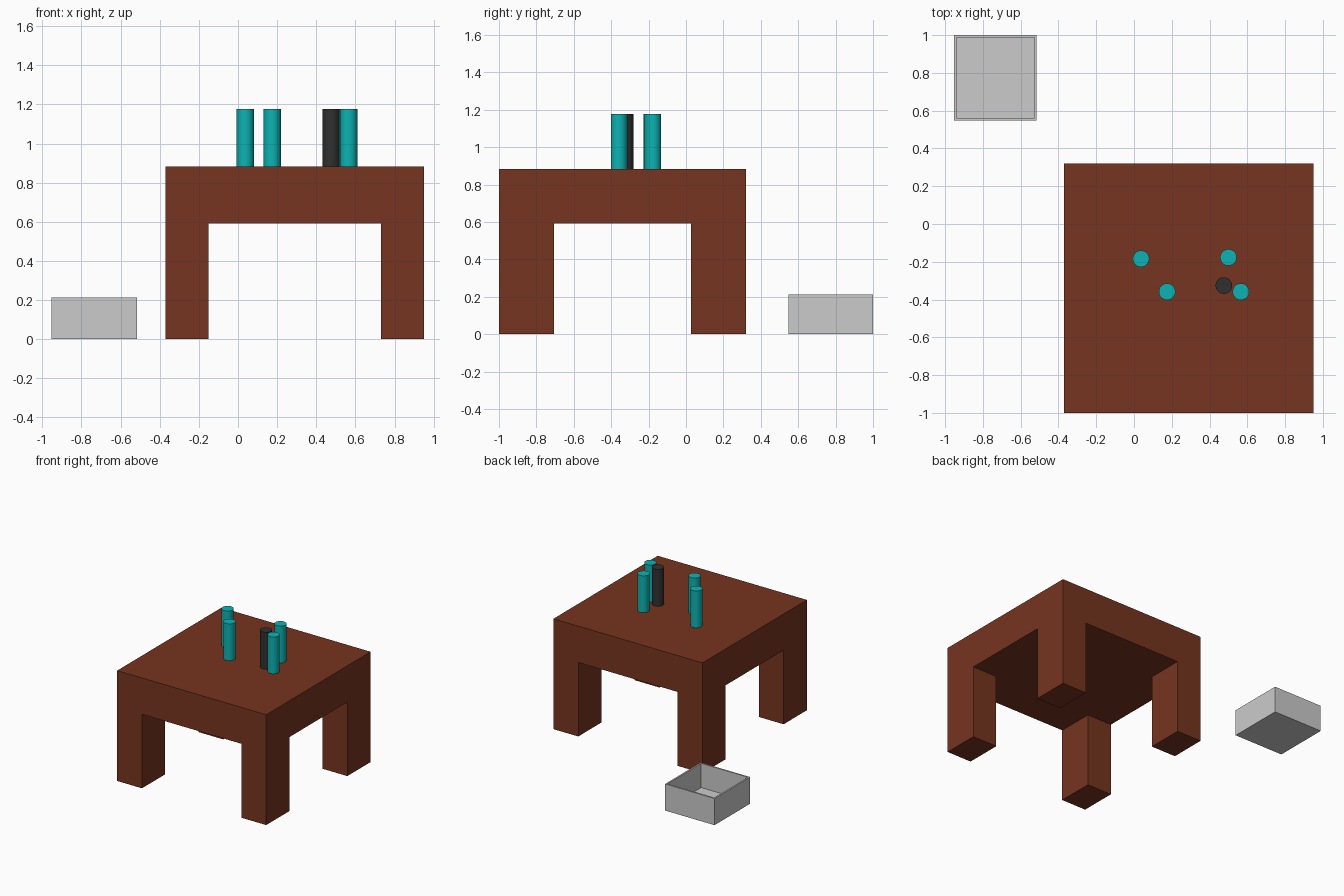
import bpy, bmesh
from mathutils import Matrix, Vector

if "Cube" in bpy.data.objects:
    bpy.data.objects.remove(bpy.data.objects["Cube"])


def material(name, rgb):
    m = bpy.data.materials.new(name)
    m.diffuse_color = (*rgb, 1)
    m.use_nodes = True
    m.node_tree.nodes["Principled BSDF"].inputs["Base Color"].default_value = m.diffuse_color
    return m


def finish(name, bm, mat=None):
    mesh = bpy.data.meshes.new(name)
    bmesh.ops.recalc_face_normals(bm, faces=bm.faces)
    bm.to_mesh(mesh)
    bm.free()
    ob = bpy.data.objects.new(name, mesh)
    bpy.context.collection.objects.link(ob)
    if mat:
        mesh.materials.append(mat)
    return ob


def box_mesh(lo, hi):
    lo, hi = Vector(lo), Vector(hi)
    bm = bmesh.new()
    bmesh.ops.create_cube(bm, size=1, matrix=Matrix.Translation((lo + hi) / 2)
                          @ Matrix.Diagonal((*(hi - lo), 1)))
    return bm


def peg(name, x, y, mat):
    bpy.ops.mesh.primitive_cylinder_add(vertices=32, radius=0.044, depth=PEG_H,
                                        location=(x, y, TOP + PEG_H / 2))
    ob = bpy.context.object
    ob.name = name
    ob.data.materials.append(mat)
    bpy.ops.object.shade_smooth_by_angle()


brown = material("brown_wood", (0.18, 0.035, 0.014))
teal = material("teal", (0.004, 0.45, 0.45))
black = material("black", (0.03, 0.03, 0.03))

X0, X1, Y0, Y1 = -0.37, 0.95, -1.0, 0.32
UNDER, TOP, PEG_H = 0.592, 0.883, 0.295
LEG_X, LEG_Y = 0.22, 0.294

# Table: thick slab whose four corner patches are extruded down into legs
bm = box_mesh((X0, Y0, UNDER), (X1, Y1, TOP))
for co, no in (((X0 + LEG_X, 0, 0), (1, 0, 0)), ((X1 - LEG_X, 0, 0), (1, 0, 0)),
               ((0, Y0 + LEG_Y, 0), (0, 1, 0)), ((0, Y1 - LEG_Y, 0), (0, 1, 0))):
    bmesh.ops.bisect_plane(bm, geom=bm.verts[:] + bm.edges[:] + bm.faces[:],
                           plane_co=co, plane_no=no)
bm.normal_update()
cx, cy = (X0 + X1) / 2, (Y0 + Y1) / 2
corners = [f for f in bm.faces if f.normal.z < -0.5
           and abs(f.calc_center_median().x - cx) > 0.4
           and abs(f.calc_center_median().y - cy) > 0.4]
for f in corners:
    foot = bmesh.ops.extrude_discrete_faces(bm, faces=[f])["faces"][0]
    for v in foot.verts:
        v.co.z = 0
finish("table", bm, brown)

# Pegs standing on the table
for i, (x, y) in enumerate([(0.037, -0.184), (0.175, -0.358),
                            (0.50, -0.177), (0.566, -0.358)], 1):
    peg(f"teal_peg_{i}", x, y, teal)
peg("black_peg", 0.476, -0.326, black)

# Open tray on the floor: inset the top face and push it down
bm = box_mesh((-0.953, 0.549, 0), (-0.515, 1.0, 0.213))
bm.normal_update()
top = max(bm.faces, key=lambda f: f.calc_center_median().z)
bmesh.ops.inset_individual(bm, faces=[top], thickness=0.018)
rim = bmesh.ops.extrude_discrete_faces(bm, faces=[top])["faces"][0]
for v in rim.verts:
    v.co.z = 0.02
finish("tray", bm)
